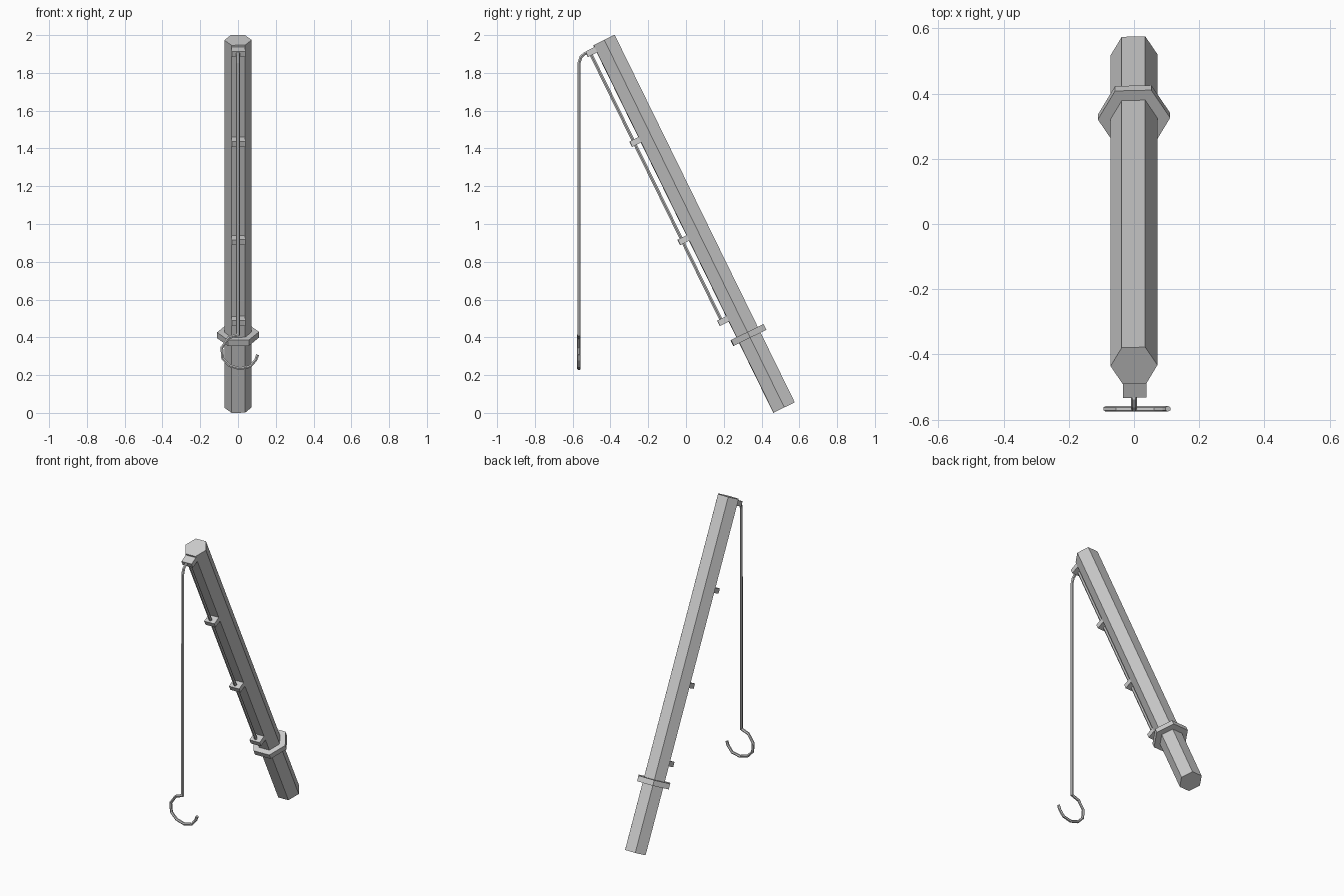
import bpy, bmesh, math
from mathutils import Matrix, Vector

if "Cube" in bpy.data.objects:
    bpy.data.objects.remove(bpy.data.objects["Cube"])

# Frame of the leaning pole: local z runs up the pole, local -y faces the line side
TILT = math.asin(0.44)
POLE = Matrix.Translation((0, 0.519, 0.028)) @ Matrix.Rotation(TILT, 4, 'X')
TWIST = math.radians(1.5)


def add_object(name, data):
    ob = bpy.data.objects.new(name, data)
    bpy.context.collection.objects.link(ob)
    return ob


def hex_prism(name, r, z0, z1):
    bm = bmesh.new()
    ring = [(r * math.cos(i * math.pi / 3 + TWIST), r * math.sin(i * math.pi / 3 + TWIST))
            for i in range(6)]
    face = bm.faces.new([bm.verts.new((x, y, z0)) for x, y in ring])
    ext = bmesh.ops.extrude_face_region(bm, geom=[face])
    top = [g for g in ext['geom'] if isinstance(g, bmesh.types.BMVert)]
    bmesh.ops.translate(bm, verts=top, vec=(0, 0, z1 - z0))
    bmesh.ops.recalc_face_normals(bm, faces=bm.faces)
    bm.transform(POLE)
    me = bpy.data.meshes.new(name)
    bm.to_mesh(me)
    bm.free()
    return add_object(name, me)


def box(name, centre, size):
    bm = bmesh.new()
    bmesh.ops.create_cube(bm, size=1)
    bm.transform(POLE @ Matrix.Rotation(TWIST, 4, 'Z')
                 @ Matrix.Translation(centre) @ Matrix.Diagonal((*size, 1)))
    me = bpy.data.meshes.new(name)
    bm.to_mesh(me)
    bm.free()
    return add_object(name, me)


def tube(name, points, r):
    cu = bpy.data.curves.new(name, 'CURVE')
    cu.dimensions = '3D'
    cu.bevel_depth = r
    cu.bevel_resolution = 1
    cu.use_fill_caps = True
    sp = cu.splines.new('POLY')
    sp.points.add(len(points) - 1)
    for p, co in zip(sp.points, points):
        p.co = (*co, 1)
    sp.use_smooth = False
    return add_object(name, cu)


# Pole and hand guard
hex_prism("pole", 0.072, 0, 2.167)
hex_prism("hand_guard", 0.111, 0.411, 0.445)

# Line guides along the pole
for i, t in enumerate((0.553, 1.030, 1.609, 2.140)):
    box(f"line_guide_{i + 1}", (0, -0.085, t), (0.072, 0.06, 0.032))

# Line running along the pole, bending over the tip and hanging down
along = [POLE @ Vector((0, -0.095, t)) for t in (0.54, 2.14)]
tube("pole_line", along, 0.0095)
HY = -0.567
start = POLE @ Vector((0, -0.10, 2.14))
hang = [start, (0, -0.535, 1.903), (0, -0.556, 1.885), (0, HY, 1.85), (0, HY, 0.41)]
tube("hanging_line", hang, 0.0095)

# Hook at the end of the line
hook = [(0, 0.415), (-0.05, 0.397), (-0.086, 0.345), (-0.081, 0.288), (-0.045, 0.25),
        (0.01, 0.234), (0.065, 0.246), (0.094, 0.281), (0.104, 0.308)]
tube("hook", [(x, HY, z) for x, z in hook], 0.009)
